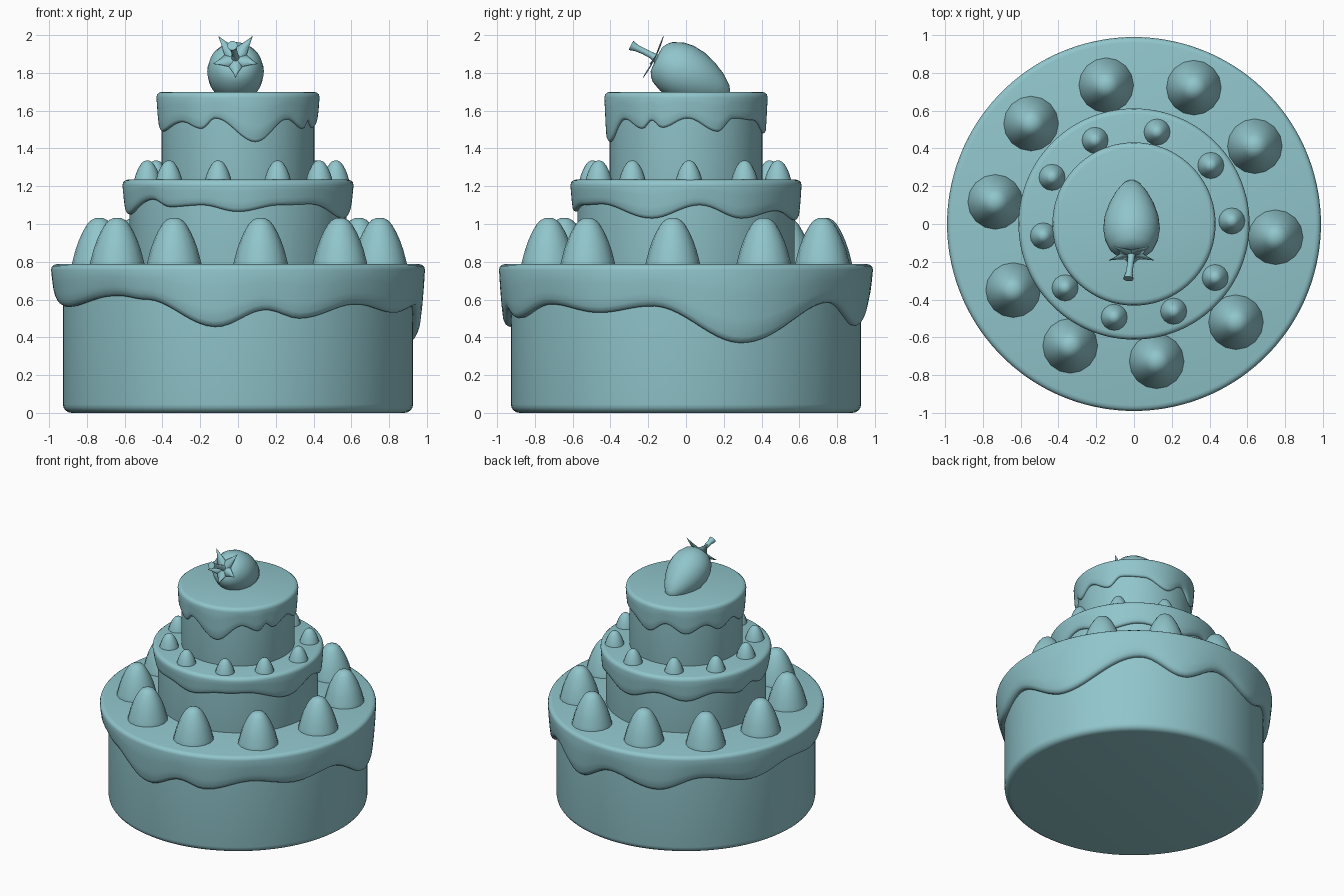
import bpy, bmesh
from math import sin, cos, pi, radians
from mathutils import Vector, Matrix

if "Cube" in bpy.data.objects:
    bpy.data.objects.remove(bpy.data.objects["Cube"])

TEAL = bpy.data.materials.new("teal")
TEAL.diffuse_color = (.28, .56, .60, 1)
TEAL.use_nodes = True
TEAL.node_tree.nodes["Principled BSDF"].inputs["Base Color"].default_value = TEAL.diffuse_color


def finish(name, bm, smooth_angle=40):
    bmesh.ops.remove_doubles(bm, verts=bm.verts, dist=1e-5)
    bmesh.ops.recalc_face_normals(bm, faces=bm.faces)
    me = bpy.data.meshes.new(name)
    bm.to_mesh(me)
    bm.free()
    me.materials.append(TEAL)
    ob = bpy.data.objects.new(name, me)
    bpy.context.collection.objects.link(ob)
    bpy.ops.object.select_all(action='DESELECT')
    ob.select_set(True)
    bpy.context.view_layer.objects.active = ob
    bpy.ops.object.shade_smooth_by_angle(angle=radians(smooth_angle))
    return ob


def lathe(name, profile, segs, matrix=Matrix()):
    """Spin (r, z) points around z; profile may be a function of the angle in degrees."""
    bm = bmesh.new()
    rings = []
    for i in range(segs):
        a = 2 * pi * i / segs
        pts = profile(360 * i / segs) if callable(profile) else profile
        rings.append([bm.verts.new(matrix @ Vector((r * sin(a), -r * cos(a), z))) for r, z in pts])
    for i in range(segs):
        p, q = rings[i], rings[(i + 1) % segs]
        for j in range(len(p) - 1):
            bm.faces.new((p[j], q[j], q[j + 1], p[j + 1]))
    return finish(name, bm)


def tier(name, r, z0, z1, b):
    corner = [(r - b + b * sin(t * pi / 8), z0 + b - b * cos(t * pi / 8)) for t in range(5)]
    return lathe(name, [(0, z0)] + corner + [(r, z1), (0, z1)], 96)


def icing(name, r_base, r_out, top, drips):
    """Glaze cap whose rounded lower lip follows the (angle, height) drip points."""
    drips = sorted((a % 360, z) for a, z in drips)
    loop = [(drips[-1][0] - 360, drips[-1][1])] + drips + [(drips[0][0] + 360, drips[0][1])]

    def edge(a):
        for (a0, v0), (a1, v1) in zip(loop, loop[1:]):
            if a0 <= a <= a1:
                t = (a - a0) / (a1 - a0)
                return v0 + (v1 - v0) * (1 - cos(pi * t)) / 2

    w = r_out - r_base

    def profile(a):
        z = edge(a)
        h = top - z
        return [(0, top), (r_out - .03, top), (r_out - .015, top - .004), (r_out - .004, top - .013),
                (r_out, top - .03), (r_out - w * .08, top - h * .4), (r_out - w * .2, top - h * .7),
                (r_out - w * .32, z + w * .5), (r_out - w * .5, z + w * .15), (r_out - w * .75, z),
                (r_base - .005, z + w * .05)]
    return lathe(name, profile, 144)


# cake tiers
tier("bottom_tier", .927, 0, .75, .045)
tier("middle_tier", .575, .76, 1.2, .01)
tier("top_tier", .405, 1.21, 1.67, .01)

# dripping icing on each tier (angle from the front towards +x, lower edge height)
icing("bottom_icing", .927, .99, .787, [
    (-72, .56), (-42, .62), (-31, .60), (-7, .455), (9, .545), (20, .50), (41, .575),
    (61, .53), (79, .565), (108, .37), (143, .585), (162, .46),
    (180, .58), (202, .50), (222, .60), (245, .54), (265, .60)])
icing("middle_icing", .575, .612, 1.235, [
    (-80, 1.05), (-50, 1.13), (-38, 1.09), (-19, 1.10), (0, 1.065), (22, 1.10), (41, 1.105),
    (72, 1.03), (97, 1.10), (120, 1.03), (144, 1.07), (170, 1.02), (195, 1.09), (215, 1.04),
    (235, 1.09), (255, 1.05), (267, 1.09)])
icing("top_icing", .405, .432, 1.70, [
    (-75, 1.49), (-45, 1.54), (-28, 1.505), (-17, 1.56), (13, 1.435), (39, 1.555), (56, 1.505),
    (64, 1.55), (72, 1.51), (91, 1.56), (114, 1.49), (127, 1.56), (150, 1.55), (175, 1.48),
    (195, 1.56), (215, 1.49), (235, 1.55), (250, 1.50), (268, 1.55)])

# hand-placed rings of cream dollops
DOLLOP = [(0, -.04), (1, -.04), (1, 0), (.95, .12), (.86, .32), (.74, .52), (.6, .7),
          (.44, .86), (.3, .95), (.15, .99), (0, 1)]


def dollops(name, spots, z, r, h):
    for k, (x, y) in enumerate(spots):
        lathe(f"{name}_{k + 1}", [(p * r, q * h) for p, q in DOLLOP], 16, Matrix.Translation((x, y, z)))


dollops("large_dollop", [(-.147, .735), (.317, .722), (.64, .412), (.75, -.07), (.54, -.52), (.12, -.727),
                         (-.338, -.645), (-.64, -.35), (-.735, .117), (-.545, .532)], .783, .146, .25)
dollops("small_dollop", [(.518, .016), (.407, .31), (.122, .487), (-.206, .443), (-.434, .247), (-.48, -.063),
                         (-.365, -.338), (-.105, -.494), (.21, -.462), (.43, -.284)], 1.233, .07, .103)

# strawberry lying on top, its tip towards the back
base = Vector((-.013, -.16, 1.875))
lie = Matrix.Translation(base) @ Vector((0, .9, -.44)).to_track_quat('Z', 'Y').to_matrix().to_4x4()
lathe("strawberry", [(0, 0), (.07, .004), (.095, .018), (.118, .04), (.142, .095), (.15, .15),
                     (.143, .22), (.12, .29), (.085, .36), (.047, .41), (.022, .428), (0, .432)], 32, lie)

# leafy five-pointed star under the stem
bm = bmesh.new()
for k, tip in enumerate((.12, .125, .155, .155, .125)):
    rot = lie @ Matrix.Rotation(radians(72 * k - 90), 4, 'Z')
    out = [(0, 0, -.006), (.05, -.036, -.008), (tip * .7, -.015, -.012), (tip, 0, -.018),
           (tip * .7, .015, -.012), (.05, .036, -.008)]
    mid = [bm.verts.new(rot @ Vector(p)) for p in ((.05, 0, -.012), (tip * .7, 0, -.016))]
    v = [bm.verts.new(rot @ Vector(p)) for p in out]
    for f in ((v[0], v[1], mid[0]), (v[0], mid[0], v[5]), (v[1], v[2], mid[1], mid[0]),
              (mid[0], mid[1], v[4], v[5]), (v[2], v[3], mid[1]), (mid[1], v[3], v[4])):
        bm.faces.new(f)
leaves = finish("strawberry_leaves", bm)
solid = leaves.modifiers.new("thickness", 'SOLIDIFY')
solid.thickness = .003

# curved stem flaring at its cut end
bm = bmesh.new()
path = [((-.015, -.15, 1.872), .026), ((-.015, -.18, 1.892), .018), ((-.02, -.22, 1.913), .017),
        ((-.026, -.262, 1.932), .019), ((-.03, -.29, 1.945), .028)]
rings = []
for p, r in path:
    q = Vector((-.1, -.88, .46)).to_track_quat('Z', 'Y')
    rings.append([bm.verts.new(Vector(p) + q @ Vector((r * cos(k * pi / 5), r * sin(k * pi / 5), 0)))
                  for k in range(10)])
for a, b in zip(rings, rings[1:]):
    for k in range(10):
        bm.faces.new((a[k], a[(k + 1) % 10], b[(k + 1) % 10], b[k]))
bm.faces.new(rings[-1])
bm.faces.new(rings[0])
finish("strawberry_stem", bm)
